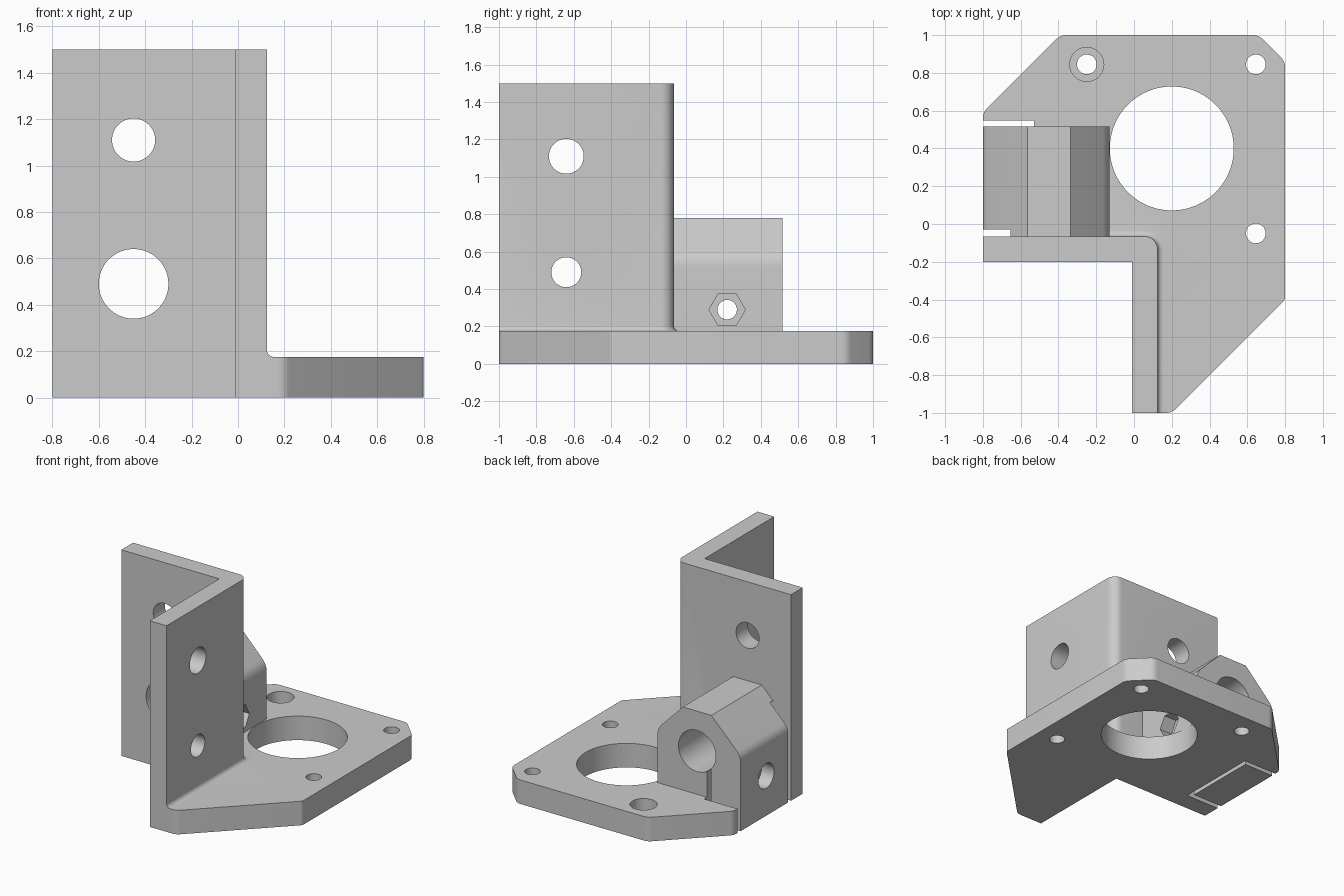
import bpy, bmesh, math
from mathutils import Vector

cube = bpy.data.objects.get("Cube")
if cube:
    bpy.data.objects.remove(cube, do_unlink=True)

grey = bpy.data.materials.new("plain grey")
grey.use_nodes = True
colour = (0.6, 0.6, 0.6, 1)
grey.diffuse_color = colour
grey.node_tree.nodes["Principled BSDF"].inputs["Base Color"].default_value = colour

# Axis along which a profile is stacked
AXES = {"x": lambda u, v, w: (w, u, v),
        "y": lambda u, v, w: (u, w, v),
        "z": lambda u, v, w: (u, v, w)}


def loft(name, layers, axis="z"):
    """Closed solid through a list of (position, outline) layers."""
    bm = bmesh.new()
    rings = [[bm.verts.new(AXES[axis](u, v, w)) for u, v in pts] for w, pts in layers]
    n = len(rings[0])
    for a, b in zip(rings, rings[1:]):
        for i in range(n):
            j = (i + 1) % n
            bm.faces.new((a[i], a[j], b[j], b[i]))
    bm.faces.new(rings[0])
    bm.faces.new(rings[-1])
    bmesh.ops.recalc_face_normals(bm, faces=bm.faces[:])
    mesh = bpy.data.meshes.new(name)
    bm.to_mesh(mesh)
    bm.free()
    mesh.materials.append(grey)
    ob = bpy.data.objects.new(name, mesh)
    bpy.context.collection.objects.link(ob)
    return ob


def prism(name, pts, lo, hi, axis="z"):
    return loft(name, [(lo, pts), (hi, pts)], axis)


def circle(u, v, r, n=64):
    return [(u + r * math.cos(math.tau * i / n), v + r * math.sin(math.tau * i / n))
            for i in range(n)]


def rect(u0, u1, v0, v1):
    return [(u0, v0), (u1, v0), (u1, v1), (u0, v1)]


def rounded(corners, steps=6):
    """Outline from (u, v, setback) corners, each eased with a small curve."""
    out = []
    for i, (u, v, t) in enumerate(corners):
        p = Vector((u, v))
        if not t:
            out.append((u, v))
            continue
        before = Vector(corners[i - 1][:2])
        after = Vector(corners[(i + 1) % len(corners)][:2])
        a = p + (before - p).normalized() * t
        b = p + (after - p).normalized() * t
        for k in range(steps + 1):
            s = k / steps
            out.append(tuple(a * (1 - s) ** 2 + p * 2 * s * (1 - s) + b * s * s))
    return out


def combine(target, other, operation):
    mod = target.modifiers.new("combine", "BOOLEAN")
    mod.operation = operation
    mod.solver = "EXACT"
    mod.object = other
    bpy.ops.object.select_all(action="DESELECT")
    bpy.context.view_layer.objects.active = target
    target.select_set(True)
    bpy.ops.object.modifier_apply(modifier=mod.name)
    bpy.data.objects.remove(other, do_unlink=True)


PLATE = 0.175   # plate thickness
FILLET = 0.03   # blend between walls and plate

# Mounting plate
bracket = prism("motor_bracket", rounded([
    (-0.01, -1, 0), (0.2, -1, 0.03), (0.8, -0.4, 0.015), (0.8, 0.86, 0.03),
    (0.66, 1, 0.03), (-0.39, 1, 0.03), (-0.8, 0.59, 0.03), (-0.8, -0.2, 0),
    (-0.01, -0.2, 0)]), 0, PLATE)


# Corner walls, flaring into the plate at the foot
def wall_outline(d):
    arc = [(0.055 + (0.07 + d) * math.cos(a), -0.135 + (0.07 + d) * math.sin(a))
           for a in (math.pi / 2 * k / 8 for k in range(9))]
    return [(-0.8, -0.2), (-0.01, -0.2), (-0.01, -1), (0.125 + d, -1)] + arc + [(-0.8, -0.065 + d)]


layers = [(0, wall_outline(FILLET))]
for k in range(7):
    a = math.pi / 2 * k / 6
    layers.append((PLATE + FILLET * (1 - math.cos(a)), wall_outline(FILLET * (1 - math.sin(a)))))
layers.append((1.5, wall_outline(0)))
combine(bracket, loft("corner_walls", layers), "UNION")

# Rod clamp block
clamp = prism("rod_clamp", rounded([
    (-0.8, 0, 0), (-0.13, 0, 0), (-0.13, 0.57, 0.05), (-0.335, 0.78, 0),
    (-0.565, 0.78, 0), (-0.8, 0.545, 0.04)]), -0.1, 0.515, "y")
combine(bracket, clamp, "UNION")

# Holes and slots
cutters = [
    prism("motor_opening", circle(0.2, 0.4, 0.328, 96), -0.1, 0.3),
    prism("screw_recess", circle(-0.25, 0.845, 0.09), 0.09, 0.3),
    prism("rod_bore", circle(-0.45, 0.49, 0.15), -0.4, 0.7, "y"),
    prism("front_wall_hole", circle(-0.45, 1.11, 0.093), -0.4, 0.1, "y"),
    prism("side_wall_upper_hole", circle(-0.64, 1.11, 0.093), -0.2, 0.3, "x"),
    prism("side_wall_lower_hole", circle(-0.64, 0.49, 0.08), -0.2, 0.3, "x"),
    prism("clamp_screw_hole", circle(0.22, 0.29, 0.052), -1, 0, "x"),
    prism("clamp_head_recess", circle(0.22, 0.29, 0.09), -1, -0.7, "x"),
    prism("nut_recess", circle(0.22, 0.29, 0.097, 6), -0.23, 0, "x"),
    prism("jaw_slit", rect(-0.56, -0.53, -0.063, 0.54), -0.1, 0.45),
    prism("jaw_back_slot", rect(-0.9, -0.53, 0.515, 0.548), -0.1, 0.3),
    prism("jaw_front_slot", rect(-0.9, -0.53, -0.065, -0.03), -0.1, 0.69),
]
for x, y in ((0.645, 0.845), (0.645, -0.05), (-0.25, 0.845)):
    cutters.append(prism("plate_hole", circle(x, y, 0.052), -0.1, 0.3))
for cutter in cutters:
    combine(bracket, cutter, "DIFFERENCE")

bpy.ops.object.shade_smooth_by_angle(angle=math.radians(25))
